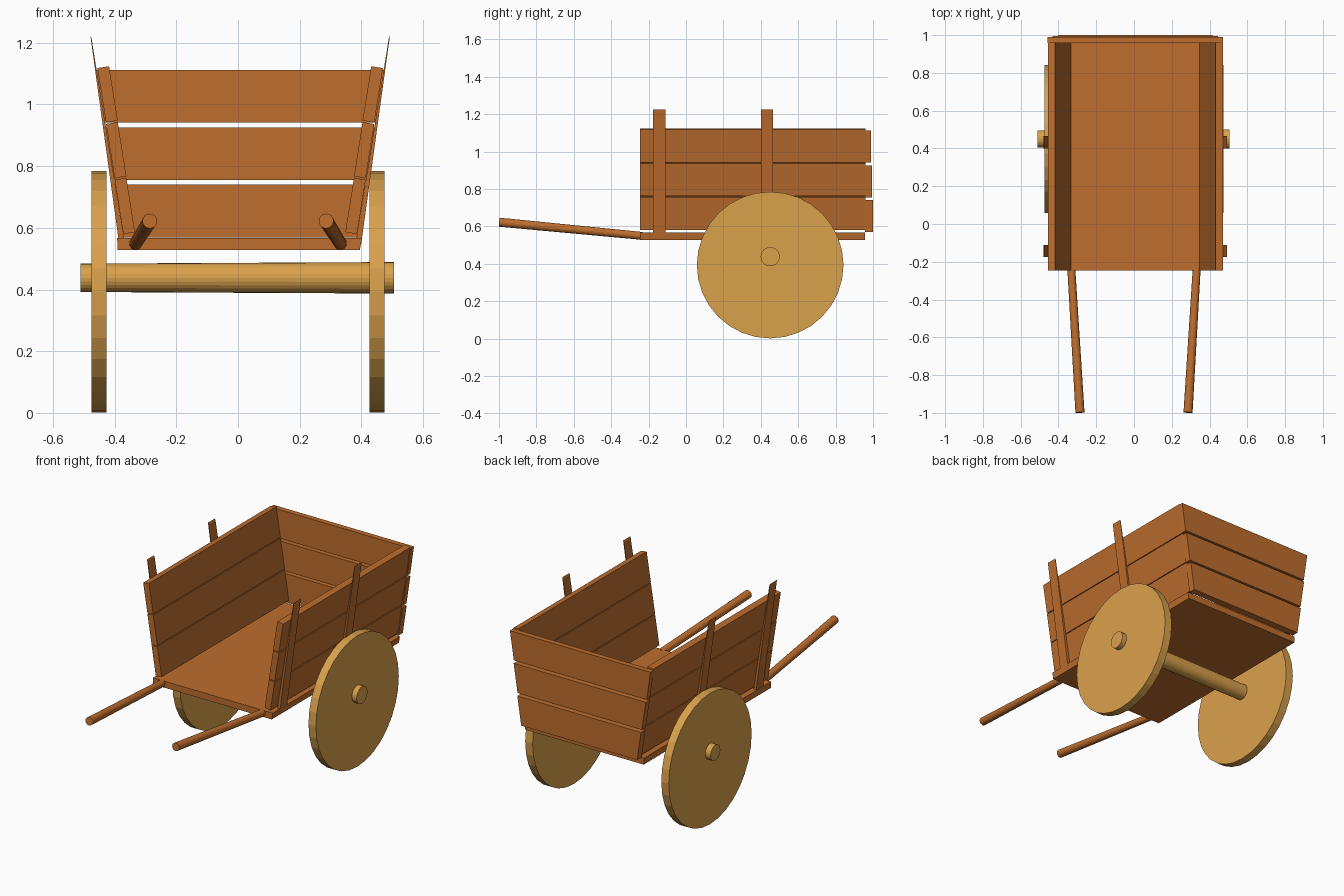
import bpy, bmesh, math
from mathutils import Vector

if "Cube" in bpy.data.objects:
    bpy.data.objects.remove(bpy.data.objects["Cube"])


def material(name, rgb):
    m = bpy.data.materials.new(name)
    m.diffuse_color = (*rgb, 1)
    m.use_nodes = True
    m.node_tree.nodes["Principled BSDF"].inputs["Base Color"].default_value = m.diffuse_color
    return m


BROWN = material("brown wood", (0.51, 0.153, 0.027))
TAN = material("tan wood", (0.70, 0.36, 0.072))


def prism(name, profile, axis, a, b, mat):
    """Extrude a 2D profile along an axis ('x' profile=(y,z), 'y' profile=(x,z)) from a to b."""
    bm = bmesh.new()
    place = (lambda p, t: (t, p[0], p[1])) if axis == 'x' else (lambda p, t: (p[0], t, p[1]))
    lo = [bm.verts.new(place(p, a)) for p in profile]
    hi = [bm.verts.new(place(p, b)) for p in profile]
    bm.faces.new(lo)
    bm.faces.new(hi[::-1])
    n = len(profile)
    for i in range(n):
        bm.faces.new((lo[i], lo[(i + 1) % n], hi[(i + 1) % n], hi[i]))
    bmesh.ops.recalc_face_normals(bm, faces=bm.faces)
    me = bpy.data.meshes.new(name)
    bm.to_mesh(me)
    bm.free()
    me.materials.append(mat)
    ob = bpy.data.objects.new(name, me)
    bpy.context.collection.objects.link(ob)
    return ob


def rod(name, start, end, r1, r2, sides, mat):
    """Cylinder or cone between two points."""
    s, e = Vector(start), Vector(end)
    d = e - s
    bpy.ops.mesh.primitive_cone_add(vertices=sides, radius1=r1, radius2=r2, depth=d.length,
                                    location=(s + e) / 2,
                                    rotation=d.to_track_quat('Z', 'Y').to_euler())
    ob = bpy.context.object
    ob.name = name
    ob.data.materials.append(mat)
    return ob


CX = 0.007  # the body sits slightly off centre

# floor
prism("floor", [(-0.39, 0.528), (0.395, 0.528), (0.402, 0.567), (-0.392, 0.567)],
      'y', -0.245, 0.957, BROWN)

for side, label in ((-1, "left"), (1, "right")):
    # leaning side boards, lowest first
    for i in range(3):
        x, z = 0.379 + 0.028 * i, 0.58 + 0.181 * i
        pts = [(x, z), (x + 0.028, z + 0.176), (x - 0.010, z + 0.182), (x - 0.038, z + 0.006)]
        prism(f"{label}_side_board_{i + 1}", [(CX + side * px, pz) for px, pz in pts],
              'y', -0.245, 0.960, BROWN)
    # thin tapering stakes outside the boards
    for j, y in enumerate((-0.143, 0.433)):
        pts = [(0.392, 0.545), (0.486, 1.225), (0.482, 1.215), (0.376, 0.56)]
        prism(f"{label}_stake_{j + 1}", [(CX + side * px, pz) for px, pz in pts],
              'y', y - 0.033, y + 0.033, BROWN)
    # pull handles
    rod(f"{label}_handle", (side * 0.332, -0.235, 0.549), (side * 0.286, -0.998, 0.622),
        0.021, 0.024, 16, BROWN)
    # solid disc wheels
    rod(f"{label}_wheel", (side * 0.426, 0.45, 0.393), (side * 0.475, 0.45, 0.393),
        0.392, 0.392, 32, TAN)

# tailboards, widening with the sides
for i in range(3):
    z0 = 0.569 + 0.186 * i
    z1 = z0 + 0.171
    w0, w1 = 0.384 + 0.15 * (z0 - 0.57), 0.384 + 0.15 * (z1 - 0.57)
    prism(f"tailboard_{i + 1}", [(CX - w0, z0), (CX + w0, z0), (CX + w1, z1), (CX - w1, z1)],
          'y', 0.958, 1.0 - 0.005 * i, BROWN)

# axle
rod("axle", (-0.51, 0.45, 0.438), (0.506, 0.45, 0.438), 0.046, 0.051, 24, TAN)
